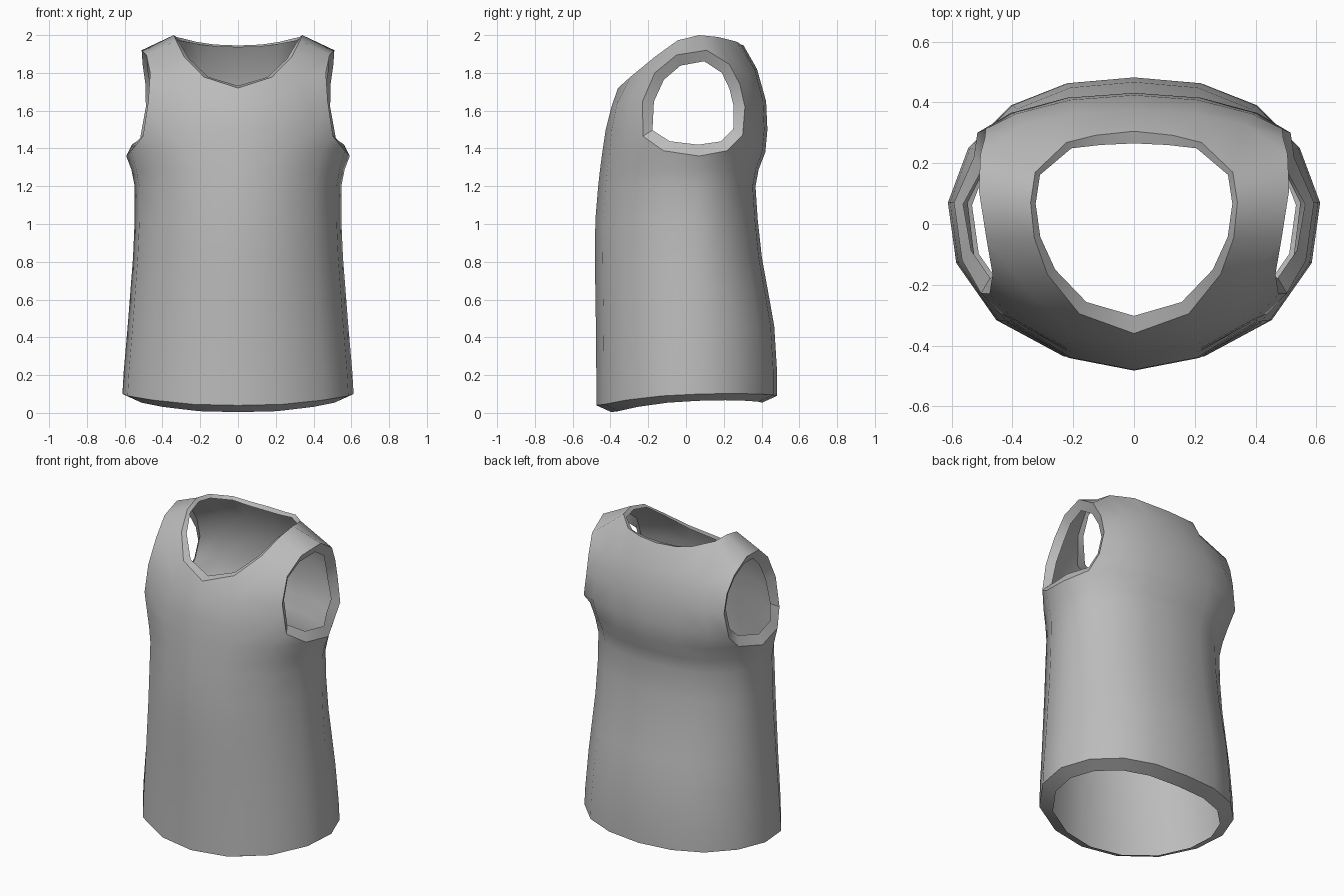
import bpy, bmesh, math
from mathutils import Vector

if "Cube" in bpy.data.objects:
    bpy.data.objects.remove(bpy.data.objects["Cube"])

# Body rings from hem to underarm: height, front y, back y, half width
RINGS = [(0.09, -0.475, 0.482, 0.612), (0.22, -0.475, 0.482, 0.605),
         (0.46, -0.477, 0.467, 0.584), (0.64, -0.48, 0.435, 0.57),
         (0.82, -0.482, 0.402, 0.556), (1.02, -0.48, 0.38, 0.547),
         (1.20, -0.465, 0.368, 0.547), (1.29, -0.455, 0.385, 0.565),
         (1.38, -0.443, 0.42, 0.592)]
UX = [0, .38, .74, .955, 1, .89, .66, .36, 0]          # front centre to back centre
UY = [1, .915, .665, .27, 0, .52, .81, .96, 1]
HEM = [-.05, -.045, -.022, 0, .01, .013, .01, .005, 0]  # hem dips at the front
# Neckline rim: inward width and rise, front to back
NECK_IN = [.058, .045, .03, .02, .017, .018, .025, .035, .04]
NECK_UP = [.012, 0, -.01, -.015, -.02, -.02, -.015, -.012, -.01]
ARM_CENTRE = Vector((0, .045, 1.64))

bm = bmesh.new()
def pts(*cs):
    return [bm.verts.new(c) for c in cs]
def bridge(a, b):
    for i in range(len(a) - 1):
        bm.faces.new((a[i], a[i + 1], b[i + 1], b[i]))
def key(co):
    return (round(abs(co.x), 3), round(co.y, 3), round(co.z, 3))

# Lower body, right half
rows = []
for k, (z, f, b, w) in enumerate(RINGS):
    row = []
    for j in range(9):
        y = 0.07 if j == 4 else UY[j] * (f if j < 4 else b)
        dz = HEM[j] if k == 0 else 0
        if k == 8 and j in (3, 4, 5):
            dz = -.02 if j == 4 else .008
        row.append(bm.verts.new((UX[j] * w, y, z + dz)))
    if rows:
        bridge(rows[-1], row)
    rows.append(row)
chest = rows[-1]

# Armhole edge (front to back over the shoulder) and neckline (front to back)
A = pts((.503, -.228, 1.465), (.475, -.23, 1.65), (.465, -.165, 1.80), (.485, -.05, 1.895),
        (.51, .11, 1.92), (.505, .23, 1.845), (.49, .285, 1.74), (.488, .312, 1.62), (.515, .30, 1.47))
N = pts((0, -.36, 1.72), (.18, -.295, 1.778), (.285, -.165, 1.885), (.328, -.045, 1.972),
        (.34, .07, 2.0), (.325, .17, 1.99), (.222, .268, 1.965), (.125, .292, 1.95), (0, .305, 1.945))

# Front panel
f1 = pts((0, -.425, 1.5), (.22, -.393, 1.5), (.40, -.31, 1.48)) + [A[0]]
f2 = pts((0, -.395, 1.62), (.20, -.365, 1.64), (.36, -.30, 1.65)) + [A[1]]
f3 = [N[0], N[1]] + pts((.33, -.24, 1.785)) + [A[2]]
bridge(chest[:4], f1)
bridge(f1, f2)
bridge(f2, f3)

# Back panel
b1 = [A[8]] + pts((.405, .365, 1.49), (.22, .415, 1.5), (0, .431, 1.5))
b2 = [A[7]] + pts((.39, .362, 1.64), (.21, .408, 1.65), (0, .424, 1.65))
b3 = [A[6]] + pts((.36, .328, 1.79), (.20, .363, 1.82), (0, .376, 1.82))
bridge(chest[5:], b1)
bridge(b1, b2)
bridge(b2, b3)

# Shoulder strap joining the panels
for f in ((N[1], f3[2], N[2]), (f3[2], A[2], A[3], N[2]), (N[2], A[3], N[3]),
          (N[3], A[3], A[4], N[4]), (N[4], A[4], A[5], N[5]), (A[5], A[6], b3[1], N[5]),
          (N[5], b3[1], b3[2], N[6]), (N[6], b3[2], N[7]), (N[7], b3[2], b3[3], N[8])):
    bm.faces.new(f)

# Inner edges of the neck and armhole rims
rim_inner = {}
for v, w, up in zip(N, NECK_IN, NECK_UP):
    d = Vector((v.co.x, v.co.y, 0)).normalized()
    rim_inner[key(v.co)] = v.co - d * w + Vector((0, 0, up))
for v in A + chest[3:6]:
    d = Vector((0, v.co.y, v.co.z)) - ARM_CENTRE
    rim_inner[key(v.co)] = v.co - d.normalized() * .06 - Vector((.03, 0, 0))

# Mirror to the left half
geom = bm.verts[:] + bm.edges[:] + bm.faces[:]
bmesh.ops.mirror(bm, geom=geom, axis='X', merge_dist=0.001)
bmesh.ops.remove_doubles(bm, verts=bm.verts, dist=0.002)
bmesh.ops.recalc_face_normals(bm, faces=bm.faces)
bm.normal_update()
if sum(f.normal.dot(f.calc_center_median() - Vector((0, 0, 1))) for f in bm.faces) < 0:
    bmesh.ops.reverse_faces(bm, faces=bm.faces[:])
    bm.normal_update()

# Turned-in rims along hem, neck and armholes
rim = [e for e in bm.edges if e.is_boundary]
inner = {}
for v in {v for e in rim for v in e.verts}:
    if key(v.co) in rim_inner:
        co = rim_inner[key(v.co)].copy()
        co.x = math.copysign(co.x, v.co.x)
    else:
        co = v.co - v.normal * 0.08
        co.z = v.co.z - 0.036
    if abs(v.co.x) < 0.001:
        co.x = 0
    inner[v] = bm.verts.new(co)
for e in rim:
    a, b = e.verts
    if e.link_loops[0].vert != a:
        a, b = b, a
    bm.faces.new((b, a, inner[a], inner[b]))
    e.smooth = False

mesh = bpy.data.meshes.new("tank_top")
bm.to_mesh(mesh)
bm.free()
top = bpy.data.objects.new("tank_top", mesh)
bpy.context.collection.objects.link(top)
mat = bpy.data.materials.new("grey_fabric")
mat.diffuse_color = (0.5, 0.5, 0.5, 1)
mat.use_nodes = True
mat.node_tree.nodes["Principled BSDF"].inputs["Base Color"].default_value = mat.diffuse_color
mesh.materials.append(mat)

# Smooth cloth with crisp rims
bpy.context.view_layer.objects.active = top
top.select_set(True)
bpy.ops.object.shade_smooth_by_angle(angle=math.radians(40))
